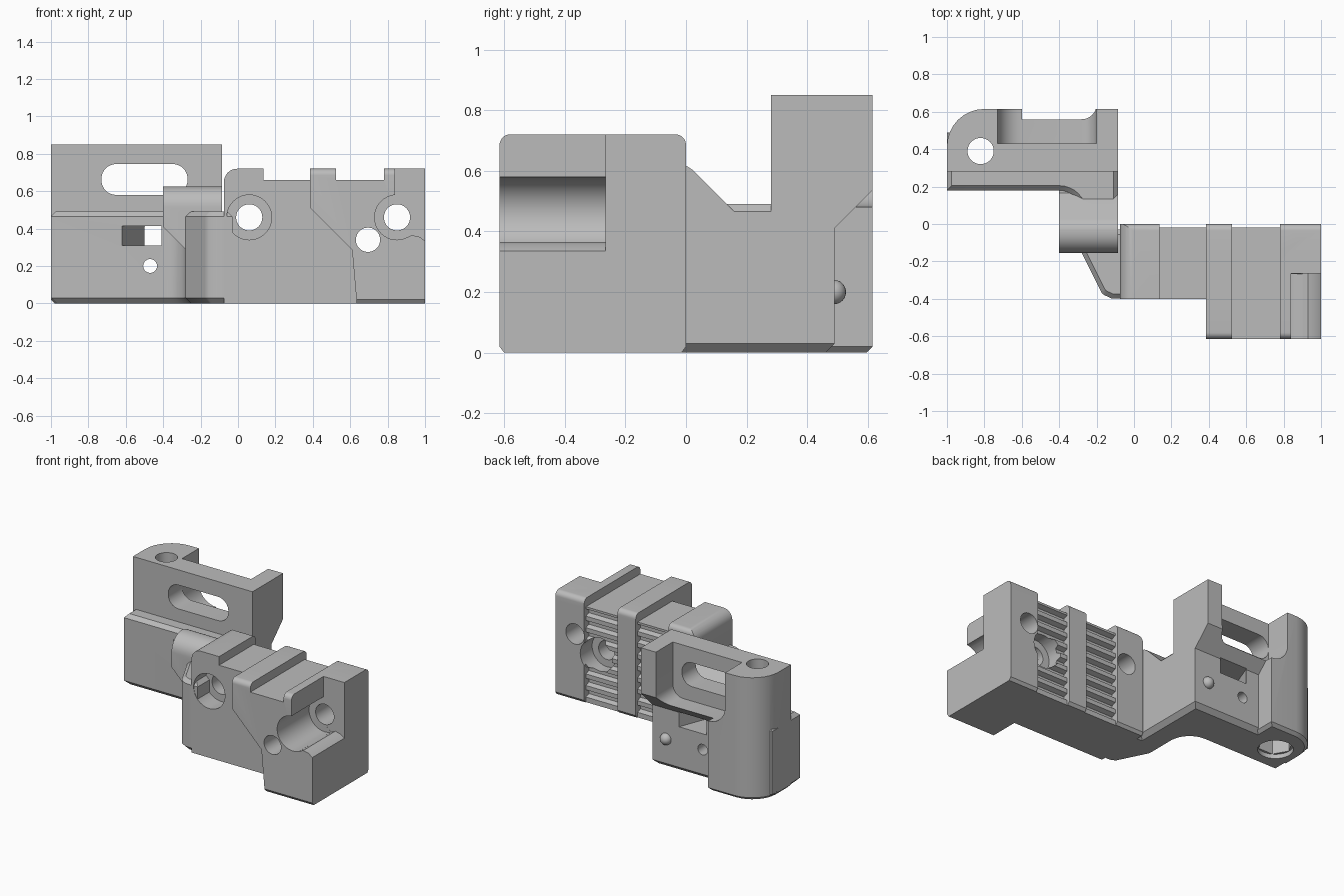
import bpy, bmesh, math
from mathutils import Vector

if "Cube" in bpy.data.objects:
    bpy.data.objects.remove(bpy.data.objects["Cube"])

grey = bpy.data.materials.new("light_grey")
grey.diffuse_color = (0.5, 0.5, 0.5, 1)
grey.use_nodes = True
grey.node_tree.nodes["Principled BSDF"].inputs["Base Color"].default_value = grey.diffuse_color


def rounded(pts, steps=8):
    """Polygon from (u, v) or (u, v, radius) corners."""
    out = []
    for i, p in enumerate(pts):
        c = Vector(p[:2])
        if len(p) < 3:
            out.append(c)
            continue
        a = (Vector(pts[i - 1][:2]) - c).normalized()
        b = (Vector(pts[(i + 1) % len(pts)][:2]) - c).normalized()
        half = a.angle(b) / 2
        mid = c + (a + b).normalized() * (p[2] / math.sin(half))
        t = p[2] / math.tan(half)
        s, e = c + a * t - mid, c + b * t - mid
        ang = s.angle(e)
        for k in range(steps + 1):
            f = k / steps
            out.append(mid + (s * math.sin((1 - f) * ang) + e * math.sin(f * ang)) / math.sin(ang))
    return out


def prism(name, pts, axis, lo, hi, cham_lo=0, cham_hi=0):
    """Extrude a profile along an axis, optionally chamfering the end caps."""
    place = {"x": lambda u, v, w: (w, u, v), "y": lambda u, v, w: (u, w, v),
             "z": lambda u, v, w: (u, v, w)}[axis]
    bm = bmesh.new()
    prof = rounded(pts)
    a = [bm.verts.new(place(p[0], p[1], lo)) for p in prof]
    b = [bm.verts.new(place(p[0], p[1], hi)) for p in prof]
    caps = [bm.faces.new(a), bm.faces.new(b)]
    for i in range(len(a)):
        j = (i + 1) % len(a)
        bm.faces.new((a[i], a[j], b[j], b[i]))
    bmesh.ops.recalc_face_normals(bm, faces=bm.faces)
    edge_sets = [list(c.edges) for c in caps]
    for edges, width in zip(edge_sets, (cham_lo, cham_hi)):
        if width:
            bmesh.ops.bevel(bm, geom=edges, offset=width, segments=1, affect='EDGES', profile=0.5)
    me = bpy.data.meshes.new(name)
    bm.to_mesh(me)
    bm.free()
    me.materials.append(grey)
    ob = bpy.data.objects.new(name, me)
    bpy.context.collection.objects.link(ob)
    return ob


def bore(u, v, r, axis, lo, hi, n=40):
    pts = [(u + r * math.cos(2 * math.pi * k / n), v + r * math.sin(2 * math.pi * k / n)) for k in range(n)]
    return prism("bore", pts, axis, lo, hi)


def combine(body, others, op):
    for o in others:
        bpy.context.view_layer.objects.active = body
        m = body.modifiers.new("bool", 'BOOLEAN')
        m.operation, m.solver, m.object = op, 'EXACT', o
        bpy.ops.object.modifier_apply(modifier=m.name)
        bpy.data.objects.remove(o)


# Clamp: toothed block with three raised bands and a deeper jaw
bands = [(.525, .72), (.525, .66), (.78, .66), (.78, .72), (1, .72), (1, 0)]
clamp = prism("clamp_block", [(-.075, 0), (-.075, .72, .07), (.135, .72), (.135, .66),
                              (.385, .66), (.385, .72)] + bands, "y", -.4, .02)
jaw = prism("jaw", [(.385, .72)] + bands + [(.635, 0), (.61, .285), (.385, .51)], "y", -.64, -.2)
combine(clamp, [jaw], 'UNION')
envelope = prism("envelope", [(-.6, 0), (-.615, .02), (-.615, .72, .035), (0, .72, .035),
                              (0, .02), (-.015, 0)], "x", -.2, 1)
combine(clamp, [envelope], 'INTERSECT')

# Belt teeth on the rear face of the clamp
comb = [(.1, -.1), (.1, .8), (-.02, .8)]
for k in range(7, -1, -1):
    z = .035 + k * .08
    comb += [(-.02, z + .05), (-.052, z + .038), (-.052, z + .012), (-.02, z)]
comb.append((-.02, -.1))
cuts = [prism("teeth_cut", comb, "x", lo, hi) for lo, hi in ((.135, .385), (.525, .78))]

# Clamp bores and the open screw seat
cuts += [bore(.06, .46, .07, "y", -1, 1), bore(.06, .46, .12, "y", -.7, -.27),
         bore(.85, .46, .07, "y", -1, 1), bore(.85, .46, .12, "y", -.7, -.266),
         bore(.695, .34, .065, "y", -1, 1), bore(.695, .34, .115, "y", -.13, .2),
         prism("seat_cut", [(.84, .9), (.84, .4), (.9, .351), (.93, .365), (.97, .356),
                            (1, .335), (1.1, .27), (1.1, .9)], "y", -.7, -.265)]
combine(clamp, cuts, 'DIFFERENCE')

# Rear mount: low base with web, column and overhanging upper wall
mount = prism("bracket", [(-1, .18), (-.28, .18, .12), (-.28, -.155), (-.17, -.375, .05), (-.12, -.398),
                          (-.03, -.398), (-.03, -.03), (-.085, -.03), (-.085, .49), (-1, .49)],
              "z", 0, .49, .03, .025)
column = prism("column", [(-1, .28), (-1, .615, .2), (-.6, .615), (-.6, .28)], "z", 0, .85, .02)
wall = prism("upper_wall", [(.28, .85), (.28, .4), (.45, .37), (.49, .41), (.615, .535), (.615, .85)],
             "x", -.65, -.085)

# Rounded bridge between mount and clamp, undercut at 45 degrees
bridge = prism("bridge", [(.3, .2), (.3, .46), (.165, .46), (-.0005, .6255, .1), (-.03, .6255),
                          (-.155, .6255, .11), (-.155, .2)], "x", -.4, -.085)
under = prism("undercut", [(-.5, .51), (-.28, .29), (-.22, .23), (-.22, .1), (-.5, .1)], "y", -1, 1)
combine(bridge, [under], 'DIFFERENCE')
combine(mount, [column, wall, bridge], 'UNION')

# Mount pockets, slots and screw holes
hole_cuts = [
    prism("rear_pocket", [(-.73, 1), (-.73, .48, .13), (-.2, .48, .08), (-.2, 1)], "y", .43, .8),
    prism("long_slot", [(-.73, .58, .078), (-.73, .745, .078), (-.27, .745, .078), (-.27, .58, .078)],
          "y", .2, .8),
    prism("angled_slot", [(-.65, .1), (-.44, .1), (-.247, .6), (-.457, .6)], "z", .31, .415),
    bore(-.47, .2, .037, "y", 0, .8, 24),
    bore(-.82, .39, .07, "z", -1, 1),
    bore(-.82, .39, .11, "z", -.1, .35, 6),
    bore(-.82, .39, .112, "z", -.1, .03)]
combine(mount, hole_cuts, 'DIFFERENCE')
combine(mount, [clamp], 'UNION')

# Locating bump on the rear face
bm = bmesh.new()
bmesh.ops.create_uvsphere(bm, u_segments=20, v_segments=12, radius=.04)
me = bpy.data.meshes.new("locating_bump")
bm.to_mesh(me)
bm.free()
me.materials.append(grey)
bump = bpy.data.objects.new("locating_bump", me)
bump.location = (-.19, .488, .2)
bpy.context.collection.objects.link(bump)

for ob in (mount, bump):
    bpy.ops.object.select_all(action='DESELECT')
    ob.select_set(True)
    bpy.context.view_layer.objects.active = ob
    bpy.ops.object.shade_smooth_by_angle(angle=math.radians(25))
